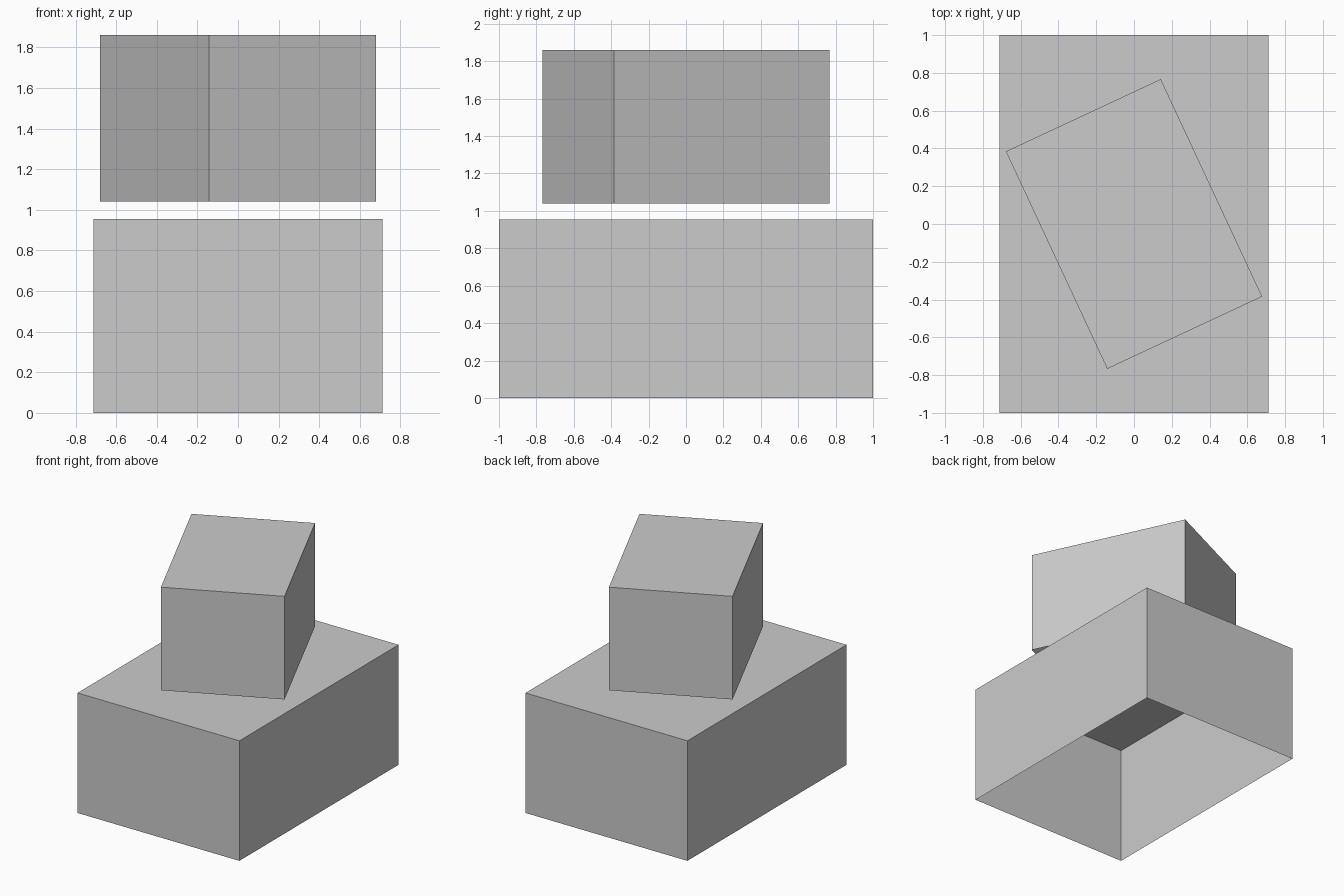
import bpy, bmesh, math
from mathutils import Matrix

old = bpy.data.objects.get("Cube")
if old:
    bpy.data.objects.remove(old, do_unlink=True)

GREY = (0.6, 0.6, 0.6, 1.0)
grey = bpy.data.materials.new("plain_grey")
grey.use_nodes = True
grey.diffuse_color = GREY
grey.node_tree.nodes["Principled BSDF"].inputs["Base Color"].default_value = GREY


def open_box(name, size, base_z, turn=0.0):
    """Flat-faced box shell without a floor, turned about z."""
    bm = bmesh.new()
    bmesh.ops.create_cube(bm, size=1.0)
    floor = [f for f in bm.faces if f.normal.z < -0.5]
    bmesh.ops.delete(bm, geom=floor, context='FACES_ONLY')
    bm.transform(Matrix.Diagonal((*size, 1.0)))
    mesh = bpy.data.meshes.new(name)
    bm.to_mesh(mesh)
    bm.free()
    mesh.materials.append(grey)
    obj = bpy.data.objects.new(name, mesh)
    obj.location.z = base_z + size[2] / 2
    obj.rotation_euler.z = math.radians(turn)
    bpy.context.collection.objects.link(obj)
    return obj


# Large lower block, and a smaller turned block floating just above it
open_box("lower_block", (1.425, 2.0, 0.955), 0.0)
open_box("upper_block", (0.905, 1.27, 0.82), 1.04, turn=25)
